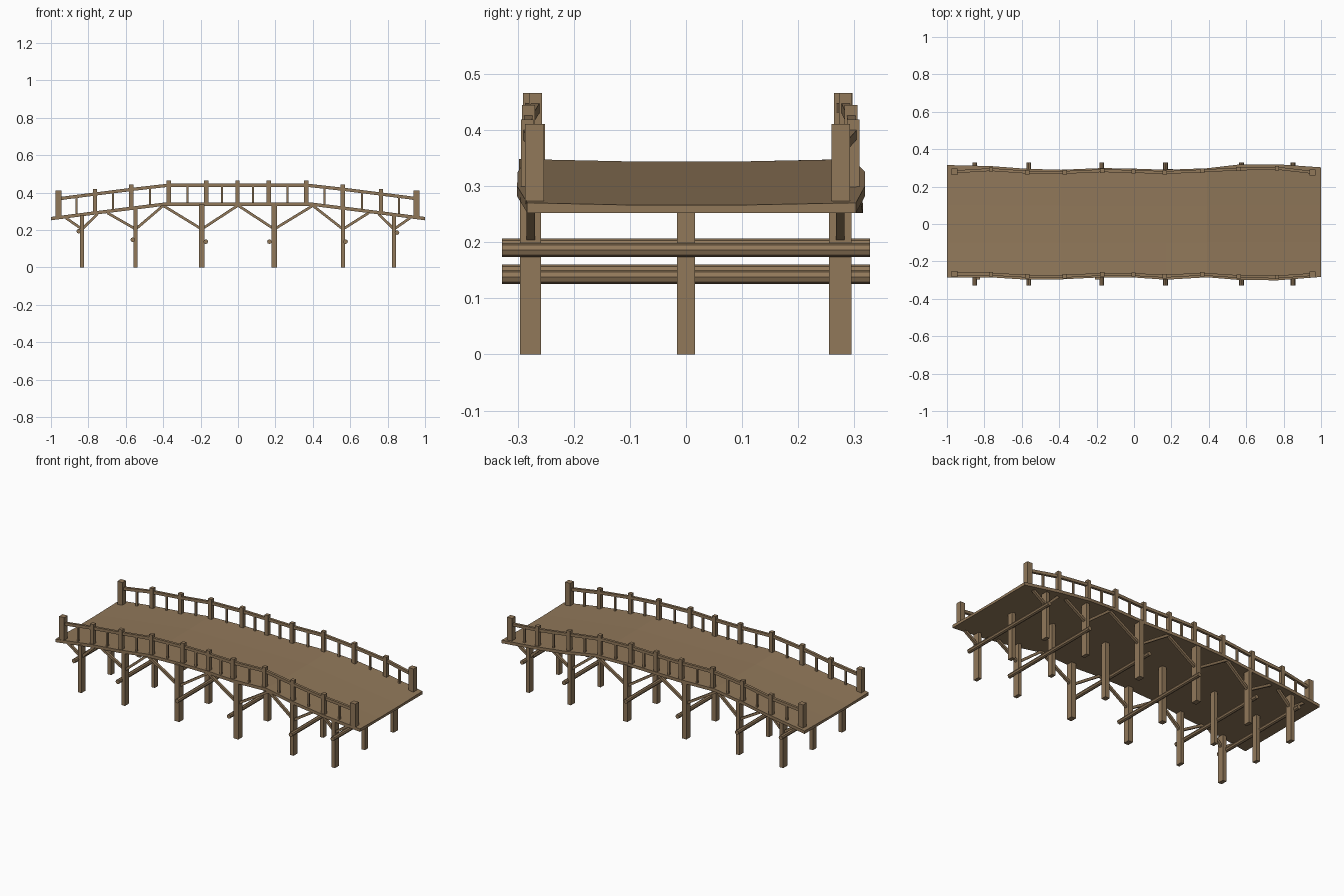
import bpy, bmesh
from mathutils import Vector, Matrix

if "Cube" in bpy.data.objects:
    bpy.data.objects.remove(bpy.data.objects["Cube"])

wood = bpy.data.materials.new("weathered wood")
wood.diffuse_color = (0.283, 0.188, 0.102, 1)
wood.use_nodes = True
wood.node_tree.nodes["Principled BSDF"].inputs["Base Color"].default_value = wood.diffuse_color


def finish(bm, name):
    bmesh.ops.recalc_face_normals(bm, faces=bm.faces)
    me = bpy.data.meshes.new(name)
    bm.to_mesh(me)
    bm.free()
    me.materials.append(wood)
    ob = bpy.data.objects.new(name, me)
    bpy.context.collection.objects.link(ob)
    return ob


def box(name, x, y, z0, z1, wx, wy):
    bm = bmesh.new()
    bmesh.ops.create_cube(bm, size=1, matrix=Matrix.Translation((x, y, (z0 + z1) / 2))
                          @ Matrix.Diagonal((wx, wy, z1 - z0, 1)))
    return finish(bm, name)


def beam(name, a, b, wy, wz):
    """Square timber from a to b, with its width kept level."""
    a, b = Vector(a), Vector(b)
    d = (b - a).normalized()
    side = Vector((0, 0, 1)).cross(d).normalized()
    up = d.cross(side)
    rot = Matrix((d, side, up)).transposed().to_4x4()
    bm = bmesh.new()
    bmesh.ops.create_cube(bm, size=1, matrix=Matrix.Translation((a + b) / 2) @ rot
                          @ Matrix.Diagonal(((b - a).length, wy, wz, 1)))
    return finish(bm, name)


def deck_z(x):
    """Height of the deck top at its edges."""
    pts = [(0, .348), (.39, .348), (.77, .300), (1.01, .269)]
    for (x0, z0), (x1, z1) in zip(pts, pts[1:]):
        if abs(x) <= x1:
            return z0 + (z1 - z0) * (abs(x) - x0) / (x1 - x0)
    return pts[-1][1]


# Deck: a bent slab with uneven edges and a slightly hollow top
stations = [-1, -.77, -.57, -.39, -.17, 0, .17, .39, .57, .77, 1]
back = [.315, .310, .295, .290, .299, .296, .290, .298, .319, .319, .303]
front = [-.287, -.285, -.298, -.296, -.285, -.286, -.298, -.285, -.300, -.301, -.283]
bm = bmesh.new()
rings = []
for x, yb, yf in zip(stations, back, front):
    z = deck_z(x)
    low = z - .018
    prof = [(yf, z), (-.1, z - .004), (.1, z - .004), (yb, z), (yb, low), (yf, low)]
    rings.append([bm.verts.new((x, y, h)) for y, h in prof])
for r, s in zip(rings, rings[1:]):
    for i in range(6):
        j = (i + 1) % 6
        bm.faces.new((r[i], r[j], s[j], s[i]))
bm.faces.new(rings[0])
bm.faces.new(rings[-1])
finish(bm, "deck")

# Railings: posts, handrails and thin balusters on both sides
post_x = [-.96, -.765, -.57, -.37, -.17, -.003, .165, .365, .56, .765, .955]
rows = {
    "back": [.279, .291, .277, .276, .285, .281, .275, .284, .294, .298, .276],
    "front": [-.268, -.268, -.279, -.279, -.269, -.270, -.279, -.268, -.281, -.283, -.270],
}
for side, ys in rows.items():
    posts = list(zip(post_x, ys))
    for i, (x, y) in enumerate(posts):
        end = i in (0, 10)
        w = .033 if end else .023
        top = .411 if end else deck_z(x) + .118
        box(side + ("_end_post" if end else "_rail_post"), x, y, deck_z(x) - .008, top, w, w)
    for (x0, y0), (x1, y1) in zip(posts, posts[1:]):
        beam(side + "_handrail", (x0, y0, deck_z(x0) + .092), (x1, y1, deck_z(x1) + .092), .015, .017)
        x, y = (x0 + x1) / 2, (y0 + y1) / 2
        box(side + "_baluster", x, y, deck_z(x) - .008, deck_z(x) + .092, .011, .011)

# Trestles: (leg x, leg width, cross pole x, cross pole height, brace tops left and right)
trestles = [
    (-.834, .023, -.851, .194, -.92, -.75),
    (-.547, .021, -.563, .148, -.70, -.40),
    (-.194, .030, -.172, .138, -.40, .00),
    (.194, .030, .168, .138, .00, .40),
    (.561, .022, .575, .138, .40, .70),
    (.834, .022, .850, .186, .75, .92),
]
for x, w, px, pz, left, right in trestles:
    for y, wy, row in [(-.277, .038, "front"), (0, .032, "middle"), (.275, .040, "back")]:
        box(row + "_leg", x, y, 0, deck_z(x) - .012, w, wy)
        if row != "middle":
            for top in (left, right):
                beam(row + "_brace", (x, y, .205), (top, y, deck_z(top) - .016), .015, .014)
    # Round pole lashed across the legs
    bm = bmesh.new()
    bmesh.ops.create_cone(bm, cap_ends=True, segments=8, radius1=.0125, radius2=.0125, depth=.655,
                          matrix=Matrix.Translation((px, 0, pz)) @ Matrix.Rotation(1.5707963, 4, 'X'))
    finish(bm, "cross_pole")
